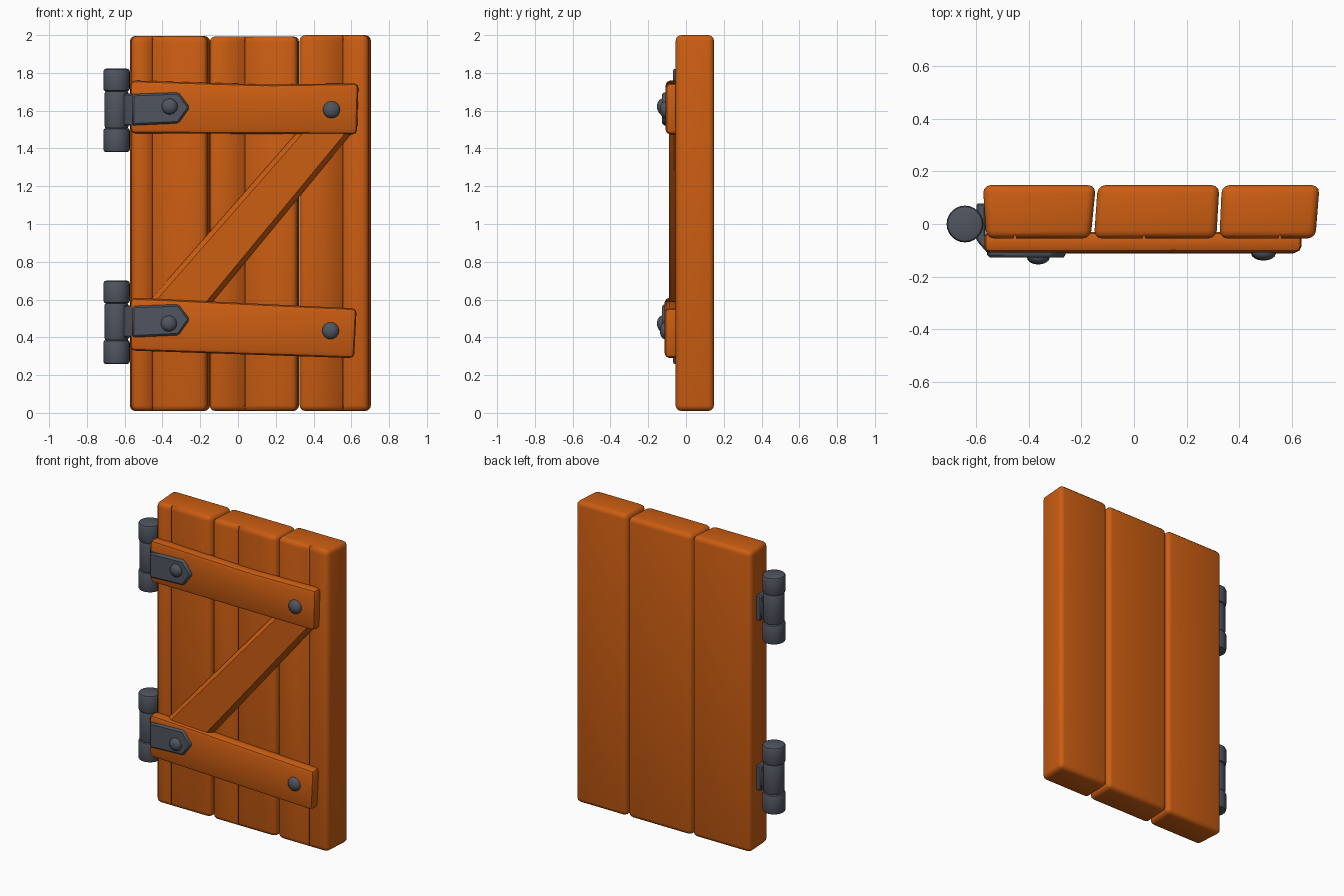
import bpy, bmesh, math
from mathutils import Vector, Matrix

cube = bpy.data.objects.get("Cube")
if cube:
    bpy.data.objects.remove(cube, do_unlink=True)


def make_material(name, colour):
    m = bpy.data.materials.new(name)
    m.use_nodes = True
    m.diffuse_color = colour
    bsdf = m.node_tree.nodes["Principled BSDF"]
    bsdf.inputs["Base Color"].default_value = colour
    bsdf.inputs["Roughness"].default_value = 0.7
    return m


WOOD = make_material("orange wood", (0.6, 0.11, 0.006, 1))
IRON = make_material("dark iron", (0.08, 0.09, 0.115, 1))


def finish(bm, name, mat):
    bmesh.ops.recalc_face_normals(bm, faces=bm.faces)
    mesh = bpy.data.meshes.new(name)
    bm.to_mesh(mesh)
    bm.free()
    mesh.materials.append(mat)
    ob = bpy.data.objects.new(name, mesh)
    bpy.context.collection.objects.link(ob)
    bpy.ops.object.select_all(action='DESELECT')
    ob.select_set(True)
    bpy.context.view_layer.objects.active = ob
    bpy.ops.object.shade_smooth_by_angle(angle=math.radians(40))
    return ob


def prism(name, points, offset, mat, bevel, segments=2):
    """Extrude a 3D outline along an offset and round its edges."""
    bm = bmesh.new()
    face = bm.faces.new([bm.verts.new(p) for p in points])
    ext = bmesh.ops.extrude_face_region(bm, geom=[face])
    verts = [v for v in ext["geom"] if isinstance(v, bmesh.types.BMVert)]
    bmesh.ops.translate(bm, verts=verts, vec=Vector(offset))
    bmesh.ops.recalc_face_normals(bm, faces=bm.faces)
    if bevel:
        bmesh.ops.bevel(bm, geom=bm.edges[:], offset=bevel, segments=segments,
                        profile=0.5, affect='EDGES')
    return finish(bm, name, mat)


def board(name, outline, front, back, mat, bevel, segments=2):
    """Flat piece drawn in x, z and given a depth in y."""
    return prism(name, [(x, front, z) for x, z in outline],
                 (0, back - front, 0), mat, bevel, segments)


def lathe(name, profile, matrix, mat, sides=24):
    """Spin a radius, height profile around z, then place it."""
    bm = bmesh.new()
    verts = [bm.verts.new((r, 0, h)) for r, h in profile]
    edges = [bm.edges.new(pair) for pair in zip(verts, verts[1:])]
    bmesh.ops.spin(bm, geom=verts + edges, cent=(0, 0, 0), axis=(0, 0, 1),
                   angle=math.tau, steps=sides)
    bmesh.ops.remove_doubles(bm, verts=bm.verts, dist=0.0005)
    bm.transform(matrix)
    return finish(bm, name, mat)


# Planks: front left, front right, back right, back left, top, groove
planks = [("left", -0.562, -0.165, -0.145, -0.575, 1.995, -0.453),
          ("middle", -0.152, 0.313, 0.325, -0.138, 1.993, 0.038),
          ("right", 0.325, 0.69, 0.706, 0.334, 2.0, 0.555)]
for side, fl, fr, br, bl, top, groove in planks:
    plank = prism(side + "_plank",
                  [(fl, -0.055, 0.01), (fr, -0.055, 0.01),
                   (br, 0.148, 0.01), (bl, 0.148, 0.01)],
                  (0, 0, top - 0.01), WOOD, 0.03, 3)
    # Narrow decorative groove down the front
    cutter = prism(side + "_groove_cutter",
                   [(groove - 0.009, -0.07, -0.1), (groove + 0.009, -0.07, -0.1),
                    (groove, -0.036, -0.1)], (0, 0, 2.3), WOOD, 0)
    cutter.hide_render = True
    mod = plank.modifiers.new("groove", 'BOOLEAN')
    mod.operation = 'DIFFERENCE'
    mod.solver = 'EXACT'
    mod.object = cutter
    bpy.context.view_layer.objects.active = plank
    bpy.ops.object.modifier_apply(modifier=mod.name)
    bpy.data.objects.remove(cutter, do_unlink=True)

# Cross battens and diagonal brace
board("upper_batten", [(-0.57, 1.48), (0.63, 1.475), (0.638, 1.745), (0.15, 1.738),
                       (-0.57, 1.76)], -0.108, -0.03, WOOD, 0.024)
board("lower_batten", [(-0.57, 0.33), (0.615, 0.29), (0.628, 0.553),
                       (-0.57, 0.61)], -0.113, -0.03, WOOD, 0.024)
board("diagonal_brace", [(-0.49, 0.57), (-0.17, 0.545), (0.63, 1.515),
                         (0.33, 1.505)], -0.09, -0.03, WOOD, 0.026, 1)

# Hinges: barrel, side plate, wrapped strap
for level, z in (("upper", 1.605), ("lower", 0.483)):
    for part, lo, hi, r in (("bottom", -0.225, -0.097, 0.07), ("middle", -0.1, 0.1, 0.064),
                            ("top", 0.097, 0.217, 0.07)):
        c = 0.014
        lathe(f"{level}_hinge_{part}_knuckle",
              [(0, lo), (r - c, lo), (r - c * 0.3, lo + c * 0.3), (r, lo + c),
               (r, hi - c), (r - c * 0.3, hi - c * 0.3), (r - c, hi), (0, hi)],
              Matrix.Translation((-0.643, 0, z)), IRON)
    board(level + "_hinge_side_plate", [(-0.6, z - 0.08), (-0.565, z - 0.08),
          (-0.565, z + 0.085), (-0.6, z + 0.085)], -0.06, 0.078, IRON, 0.006, 1)
    prism(level + "_hinge_bend", [(-0.61, -0.04, z - 0.083), (-0.59, -0.075, z - 0.083),
          (-0.55, -0.117, z - 0.083), (-0.53, -0.09, z - 0.083),
          (-0.56, -0.04, z - 0.083)], (0, 0, 0.168), IRON, 0.006, 1)
    board(level + "_hinge_strap", [(-0.56, z - 0.083), (-0.315, z - 0.072),
          (-0.255, z + 0.012), (-0.315, z + 0.092), (-0.56, z + 0.083)],
          -0.127, -0.09, IRON, 0.01, 1)

# Domed rivets
facing = Matrix.Rotation(math.pi / 2, 4, 'X')
for name, x, z, r, y in (("upper_hinge", -0.362, 1.622, 0.042, -0.115),
                         ("lower_hinge", -0.366, 0.473, 0.042, -0.115),
                         ("upper_batten", 0.495, 1.605, 0.045, -0.1),
                         ("lower_batten", 0.49, 0.435, 0.045, -0.1)):
    lathe(name + "_rivet", [(0, -0.02), (r, -0.02), (r, 0.012), (r * 0.9, 0.023),
                            (r * 0.65, 0.032), (r * 0.35, 0.037), (0, 0.039)],
          Matrix.Translation((x, y, z)) @ facing, IRON)
